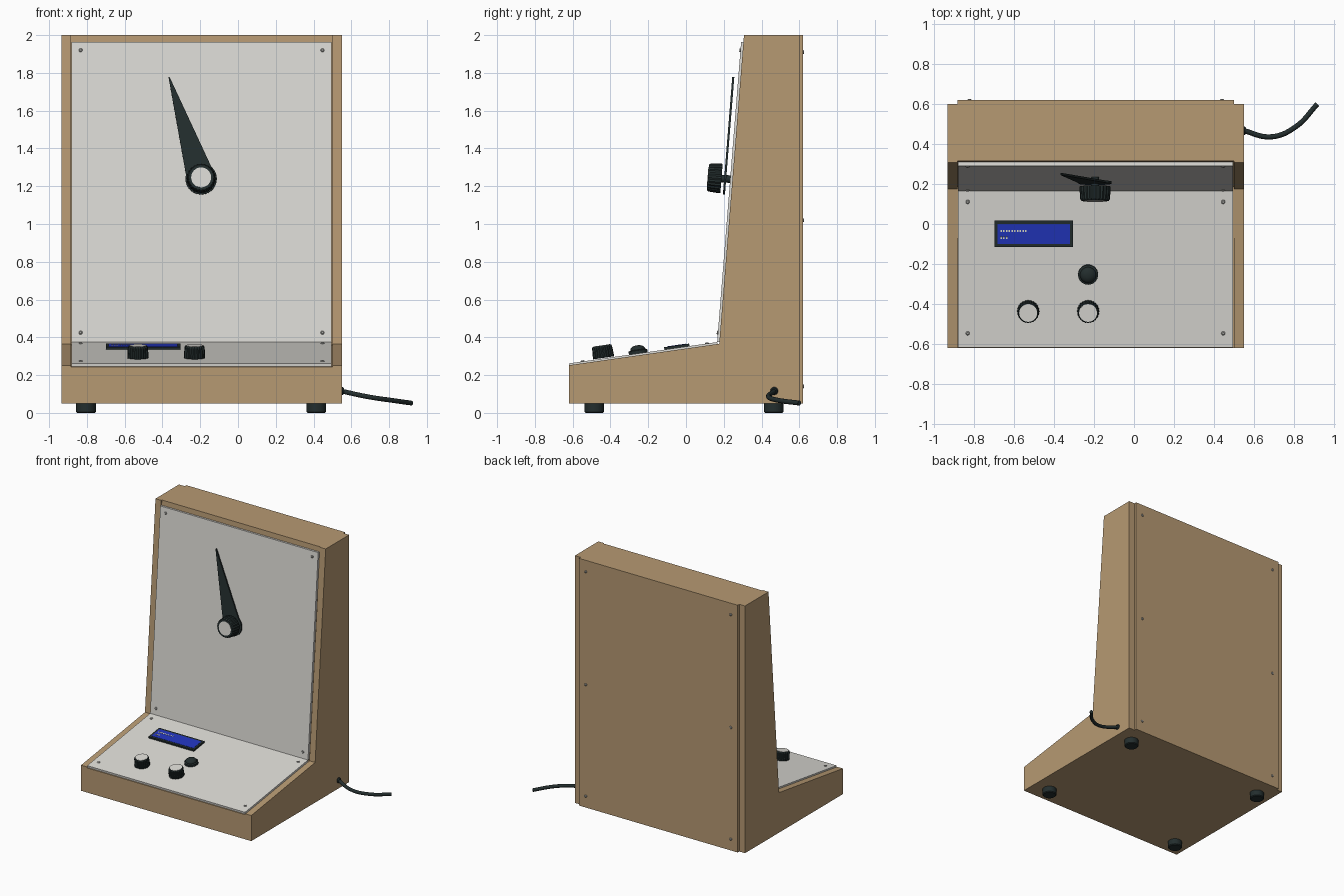
import bpy, bmesh, math
from mathutils import Matrix, Vector

if "Cube" in bpy.data.objects:
    bpy.data.objects.remove(bpy.data.objects["Cube"])


def material(name, rgb):
    m = bpy.data.materials.new(name)
    m.use_nodes = True
    m.diffuse_color = (*rgb, 1)
    m.node_tree.nodes["Principled BSDF"].inputs["Base Color"].default_value = (*rgb, 1)
    return m


WOOD = material("plain wood", (0.47, 0.32, 0.17))
WHITE = material("off white", (0.72, 0.71, 0.67))
BLACK = material("dark plastic", (0.017, 0.027, 0.027))
BLUE = material("screen blue", (0.016, 0.035, 0.50))
STEEL = material("screw steel", (0.40, 0.40, 0.38))
PALE = material("readout pale", (0.75, 0.75, 0.60))

# Frames lying on the panel surfaces: local z points out of the panel, local y runs up it
HINGE = Matrix.Translation((0, 0.165, 0.375))
DESK = HINGE @ Matrix.Rotation(math.radians(8.2), 4, "X")
UPRIGHT = HINGE @ Matrix.Rotation(math.radians(85.44), 4, "X")
BACK = Matrix.Translation((0, 0.62, 0)) @ Matrix.Rotation(math.radians(-90), 4, "X")
WORLD = Matrix.Identity(4)
INNER_L, INNER_R = -0.885, 0.50


def finish(name, bm, mat, frame=WORLD, smooth=False):
    bmesh.ops.recalc_face_normals(bm, faces=bm.faces)
    mesh = bpy.data.meshes.new(name)
    bm.to_mesh(mesh)
    bm.free()
    ob = bpy.data.objects.new(name, mesh)
    bpy.context.collection.objects.link(ob)
    mesh.materials.append(mat)
    ob.matrix_world = frame
    if smooth:
        bpy.ops.object.select_all(action="DESELECT")
        ob.select_set(True)
        bpy.context.view_layer.objects.active = ob
        bpy.ops.object.shade_smooth_by_angle(angle=math.radians(35))
    return ob


def prism(name, points, offset, mat, frame=WORLD, smooth=False):
    """Extrude a flat outline along an offset."""
    bm = bmesh.new()
    face = bm.faces.new([bm.verts.new(p) for p in points])
    out = bmesh.ops.extrude_face_region(bm, geom=[face], use_keep_orig=True)
    verts = [g for g in out["geom"] if isinstance(g, bmesh.types.BMVert)]
    bmesh.ops.translate(bm, verts=verts, vec=offset)
    return finish(name, bm, mat, frame, smooth)


def box(name, x0, x1, y0, y1, z0, z1, mat, frame=WORLD):
    outline = [(x0, y0, z0), (x1, y0, z0), (x1, y1, z0), (x0, y1, z0)]
    return prism(name, outline, (0, 0, z1 - z0), mat, frame)


def turned(name, x, y, profile, mat, frame=WORLD, sides=32, flute=1.0):
    """Stack rings of (radius, height); flute pulls in every other side vertex."""
    bm = bmesh.new()
    rings = []
    for r, h in profile:
        ring = []
        for i in range(sides):
            a = math.tau * i / sides
            rr = r * (flute if i % 2 else 1)
            ring.append(bm.verts.new((x + rr * math.cos(a), y + rr * math.sin(a), h)))
        rings.append(ring)
    for low, high in zip(rings, rings[1:]):
        for i in range(sides):
            j = (i + 1) % sides
            bm.faces.new((low[i], low[j], high[j], high[i]))
    bm.faces.new(rings[0])
    bm.faces.new(rings[-1])
    return finish(name, bm, mat, frame, smooth=flute == 1.0)


# Wooden case: two side boards around a slightly recessed core, and a proud back board
side = [(-0.62, 0.05), (0.60, 0.05), (0.60, 2.0), (0.307, 2.0), (0.176, 0.366), (-0.62, 0.252)]
core = [(-0.62, 0.05), (0.60, 0.05), (0.60, 2.0), (0.315, 2.0), (0.185, 0.360), (-0.62, 0.244)]
for name, x0, x1, outline in (("right_side_board", -0.935, INNER_L, side),
                              ("left_side_board", INNER_R, 0.55, side),
                              ("case_core", INNER_L, INNER_R, core)):
    prism(name, [(x0, y, z) for y, z in outline], (x1 - x0, 0, 0), WOOD)
box("back_board", INNER_L, INNER_R, 0.60, 0.62, 0.05, 2.0, WOOD)

# White face panels
box("desk_panel", INNER_L + 0.003, INNER_R - 0.005, -0.792, 0, -0.016, 0, WHITE, DESK)
box("upright_panel", INNER_L + 0.003, INNER_R - 0.005, 0, 1.593, -0.018, 0, WHITE, UPRIGHT)

# Screws on both panels and the back board
SCREW = [(0.010, -0.002), (0.010, 0.003), (0.006, 0.006)]
for frame, label, xs, ys in ((DESK, "desk", (-0.833, 0.447), (-0.72, -0.055)),
                             (UPRIGHT, "upright", (-0.833, 0.447), (0.05, 1.55)),
                             (BACK, "back", (-0.825, 0.44), (-0.14, -1.02, -1.91))):
    for x in xs:
        for y in ys:
            turned(label + "_screw", x, y, SCREW, STEEL, frame, sides=12)

# Dial pointer: a round hub drawn out to a fine tip
PX, PY = -0.195, 0.865
tip = Vector((-0.17, 0.54))
lean = math.atan2(tip.y, tip.x)
spread = math.radians(58)
outline = [(PX + tip.x - 0.003, PY + tip.y, 0.021)]
for i in range(25):
    a = lean + spread + (math.tau - 2 * spread) * i / 24
    outline.append((PX + 0.083 * math.cos(a), PY + 0.083 * math.sin(a), 0.021))
outline.append((PX + tip.x + 0.003, PY + tip.y, 0.021))
prism("dial_pointer", outline, (0, 0, 0.011), BLACK, UPRIGHT)
turned("dial_shaft", PX, PY, [(0.02, -0.005), (0.02, 0.06)], BLACK, UPRIGHT, sides=16)


# Fluted knobs with pale caps
def knob(name, x, y, r, base, top, cap, frame):
    turned(name, x, y, [(r, base), (r, base + 0.015), (r * 0.95, top - 0.008), (r * 0.88, top)],
           BLACK, frame, sides=48, flute=0.95)
    turned(name + "_cap", x, y, [(cap, top - 0.003), (cap, top + 0.002)], WHITE, frame)


knob("dial_knob", PX, PY, 0.078, 0.046, 0.118, 0.053, UPRIGHT)
for name, x in (("right_knob", -0.53), ("left_knob", -0.23)):
    knob(name, x, -0.607, 0.056, 0.003, 0.068, 0.045, DESK)

# Domed push button
dome = [(0.050, 0), (0.050, 0.016)]
dome += [(0.040 * math.cos(a * math.pi / 14), 0.020 + 0.024 * math.sin(a * math.pi / 14)) for a in range(7)]
turned("push_button", -0.23, -0.422, dome, BLACK, DESK)

# Display with a plain readout of small dashes
box("display_frame", -0.70, -0.305, -0.282, -0.148, -0.005, 0.013, BLACK, DESK)
box("display_screen", -0.685, -0.32, -0.266, -0.164, 0.010, 0.015, BLUE, DESK)
for row, (v, count) in enumerate(((-0.200, 10), (-0.235, 3))):
    for i in range(count):
        x = -0.67 + i * 0.0138
        box("readout_dash", x, x + 0.008, v - 0.006, v + 0.006, 0.014, 0.016, PALE, DESK)

# Rubber feet
for x in (-0.805, 0.415):
    for y in (-0.485, 0.465):
        turned("foot", x, y, [(0.046, 0), (0.052, 0.006), (0.052, 0.052)], BLACK)

# Power cable and its grommet
curve = bpy.data.curves.new("power_cable", "CURVE")
curve.dimensions = "3D"
curve.bevel_depth = 0.013
curve.bevel_resolution = 3
curve.use_fill_caps = True
spline = curve.splines.new("BEZIER")
path = [(0.54, 0.47, 0.117), (0.69, 0.437, 0.085), (0.81, 0.487, 0.067), (0.918, 0.60, 0.052)]
spline.bezier_points.add(len(path) - 1)
for point, co in zip(spline.bezier_points, path):
    point.co = co
    point.handle_left_type = point.handle_right_type = "AUTO"
curve.materials.append(BLACK)
bpy.context.collection.objects.link(bpy.data.objects.new("power_cable", curve))
SOCKET = Matrix.Translation((0.55, 0.467, 0.116)) @ Matrix.Rotation(math.radians(90), 4, "Y")
turned("cable_grommet", 0, 0, [(0.021, -0.01), (0.021, 0.004), (0.015, 0.012)], BLACK, SOCKET, sides=16)
